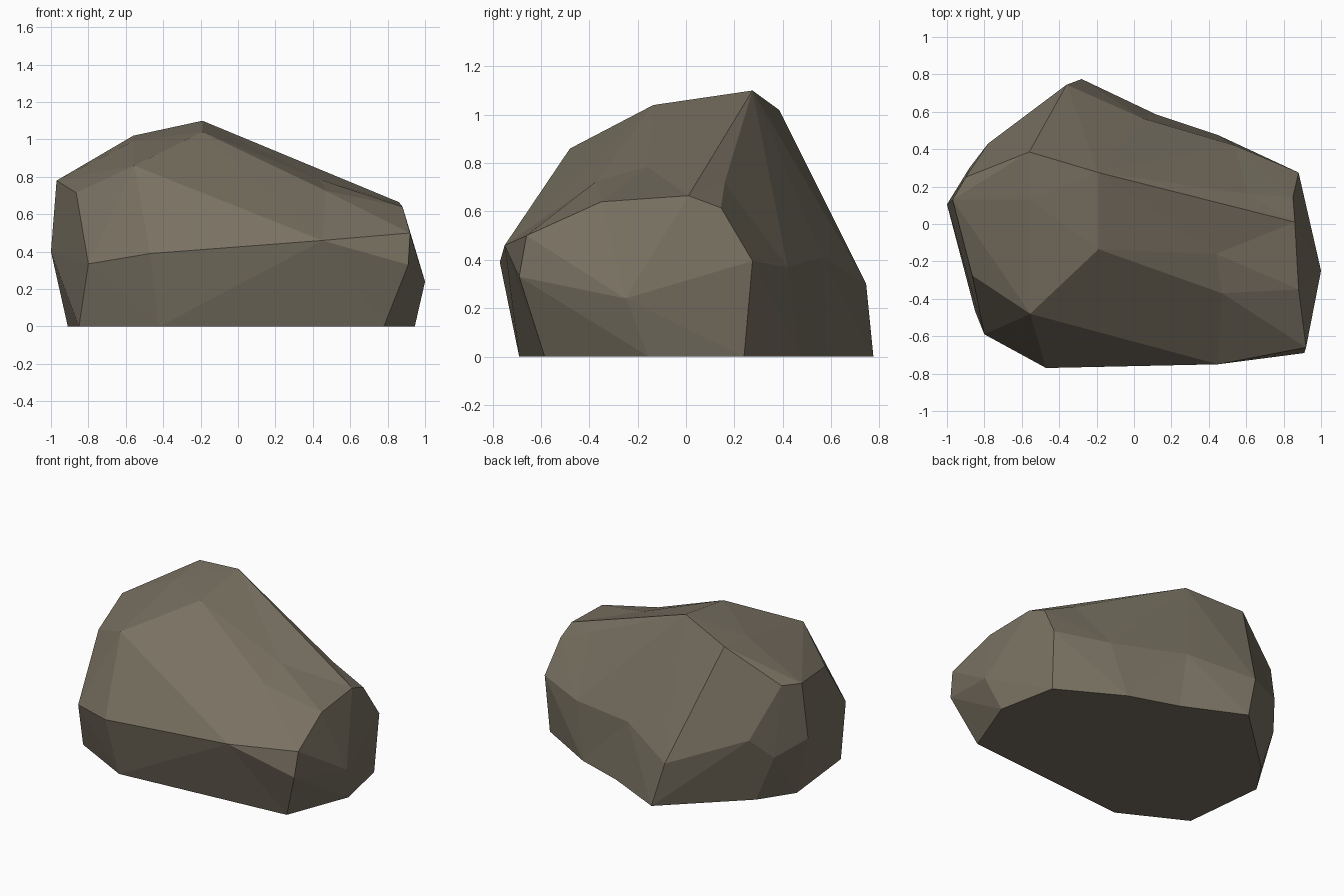
import bpy, bmesh
from mathutils import Vector

if "Cube" in bpy.data.objects:
    bpy.data.objects.remove(bpy.data.objects["Cube"])

# Corner points of the boulder, read ring by ring
base_ring = [(.78, -.585), (.945, -.155), (.865, .24), (.45, .475), (.12, .585),
             (-.28, .775), (-.76, .325), (-.91, .1), (-.85, -.465), (-.42, -.69)]
flank = [(.91, -.69, .33), (1, -.25, .24), (.88, .275, .395), (.54, .42, .37),
         (.045, .565, .41), (-.36, .745, .30), (-.78, .43, .45), (-.88, .30, .31),
         (-1, .105, .40), (-.80, -.59, .335), (-.47, -.77, .39), (.45, -.75, .46)]
shoulder = [(.92, -.66, .50), (.88, -.35, .64), (.86, .01, .665), (.85, .145, .615),
            (-.90, .25, .79), (-.97, .13, .78), (-.865, -.275, .715), (-.555, -.48, .86)]
crown = [(-.19, .275, 1.1), (-.19, -.135, 1.04), (-.56, .385, 1.02), (-.56, .13, .99),
         (.61, .16, .72), (.44, -.16, .785), (.47, -.37, .725)]
points = [Vector((x, y, 0)) for x, y in base_ring] + [Vector(p) for p in flank + shoulder + crown]

# Skin the points: the hull is taken on a slightly rounded copy, so shallow hollows keep their corners
centre = Vector((0, 0, .42))
ROUND = .25
bm = bmesh.new()
true_pos = {}
for p in points:
    d = p - centre
    v = bm.verts.new(centre + d * (1 - ROUND) + d.normalized() * ROUND)
    true_pos[v] = p
hull = bmesh.ops.convex_hull(bm, input=bm.verts[:])
for v, p in true_pos.items():
    if v.is_valid:
        v.co = p
loose = [v for v in bm.verts if not v.link_faces]
bmesh.ops.delete(bm, geom=loose, context='VERTS')
# Merge the flat underside into one face
under = [f for f in bm.faces if all(v.co.z < .001 for v in f.verts)]
bmesh.ops.dissolve_faces(bm, faces=under)
bmesh.ops.recalc_face_normals(bm, faces=bm.faces[:])

# Boulder object with a single stone colour
mesh = bpy.data.meshes.new("boulder")
bm.to_mesh(mesh)
bm.free()
stone = bpy.data.materials.new("grey brown stone")
stone.diffuse_color = (.19, .165, .122, 1)
stone.use_nodes = True
stone.node_tree.nodes["Principled BSDF"].inputs["Base Color"].default_value = stone.diffuse_color
mesh.materials.append(stone)
rock = bpy.data.objects.new("boulder", mesh)
bpy.context.collection.objects.link(rock)
